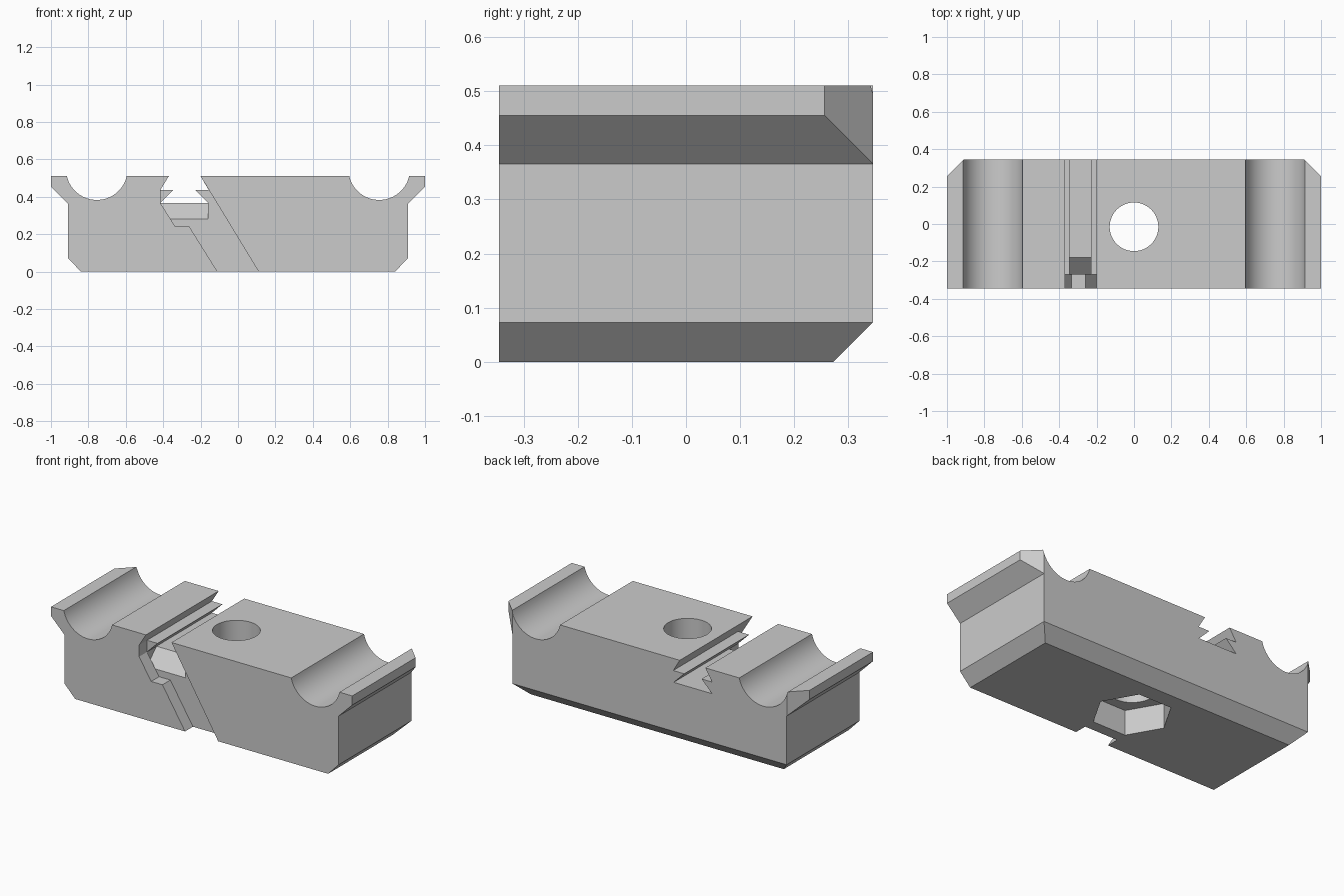
import bpy, bmesh, math

old = bpy.data.objects.get("Cube")
if old:
    bpy.data.objects.remove(old, do_unlink=True)

grey = bpy.data.materials.new("plain_grey")
grey.use_nodes = True
colour = (0.6, 0.6, 0.6, 1)
grey.diffuse_color = colour
grey.node_tree.nodes["Principled BSDF"].inputs["Base Color"].default_value = colour

HALF, TOP = 0.345, 0.51


def prism(name, points, axis, lo, hi):
    """Extrude a 2D outline along the given axis from lo to hi."""
    place = {"x": lambda p, t: (t, p[0], p[1]),
             "y": lambda p, t: (p[0], t, p[1]),
             "z": lambda p, t: (p[0], p[1], t)}[axis]
    bm = bmesh.new()
    low = [bm.verts.new(place(p, lo)) for p in points]
    high = [bm.verts.new(place(p, hi)) for p in points]
    bm.faces.new(low)
    bm.faces.new(high)
    for i in range(len(points)):
        j = (i + 1) % len(points)
        bm.faces.new((low[i], low[j], high[j], high[i]))
    bmesh.ops.recalc_face_normals(bm, faces=bm.faces)
    mesh = bpy.data.meshes.new(name)
    bm.to_mesh(mesh)
    bm.free()
    mesh.materials.append(grey)
    obj = bpy.data.objects.new(name, mesh)
    bpy.context.collection.objects.link(obj)
    return obj


def ring(cx, cy, radius, count):
    return [(cx + radius * math.cos(math.tau * i / count),
             cy + radius * math.sin(math.tau * i / count)) for i in range(count)]


def saddle(cx, steps=36):
    """Round groove in the top face, from low x to high x."""
    half, depth = 0.16, 0.127
    r = (half ** 2 + depth ** 2) / (2 * depth)
    a = math.asin(half / r)
    return [(cx + r * math.sin(t), TOP - depth + r - r * math.cos(t))
            for t in (-a + 2 * a * i / steps for i in range(steps + 1))]


# Main block outline, with saddles and the toothed slot in the top
right_end = [(-0.84, 0), (-0.91, 0.073), (-0.91, 0.365), (-1, 0.455), (-1, TOP)]
left_end = [(-x, z) for x, z in reversed(right_end)]
slot = [(-0.37, TOP), (-0.415, 0.437), (-0.345, 0.437), (-0.415, 0.367),
        (-0.16, 0.367), (-0.23, 0.437), (-0.157, 0.437), (-0.2, TOP)]
block = prism("clamp_block", right_end + saddle(-0.755) + slot + saddle(0.755) + left_end,
              "y", -HALF, HALF)

# Slanted channel recessed into the front
channel = [(-0.11, 0), (-0.26, 0.24), (-0.335, 0.24), (-0.415, 0.367), (-0.415, 0.437),
           (-0.37, TOP), (-0.37, 0.6), (-0.2, 0.6), (-0.2, TOP), (0.11, 0),
           (0.11, -0.1), (-0.11, -0.1)]
cutters = [prism("channel_cutter", channel, "y", -0.5, -0.27)]

# Ramp from the channel up to the slot floor
ramp = [(-0.27, 0.28), (-0.18, 0.367), (-0.27, 0.367)]
cutters.append(prism("ramp_cutter", ramp, "x", -0.415, -0.16))

# Bolt hole with hexagonal nut pocket underneath
cutters.append(prism("bolt_hole_cutter", ring(0, -0.015, 0.13, 72), "z", -0.1, 0.7))
cutters.append(prism("nut_pocket_cutter", ring(0, -0.015, 0.218, 6), "z", -0.1, 0.15))

# Chamfer along the lower back edge
cutters.append(prism("back_chamfer_cutter", [(0.172, -0.1), (0.445, 0.173), (0.445, -0.1)],
                     "x", -1.2, 1.2))

# Chamfered back corners of the two lips
for side in (-1, 1):
    corner = [(side * 1.1, 0.156), (side * 0.811, 0.445), (side * 1.1, 0.445)]
    cutters.append(prism("lip_corner_cutter", corner, "z", 0.3, 0.6))

# Cut everything and tidy up
bpy.context.view_layer.objects.active = block
for cutter in cutters:
    mod = block.modifiers.new(cutter.name, "BOOLEAN")
    mod.operation = "DIFFERENCE"
    mod.solver = "EXACT"
    mod.object = cutter
    cutter.hide_render = True
    bpy.ops.object.modifier_apply(modifier=mod.name)
    bpy.data.objects.remove(cutter, do_unlink=True)

for o in bpy.context.selected_objects:
    o.select_set(False)
block.select_set(True)
bpy.ops.object.shade_smooth_by_angle(angle=math.radians(25))
